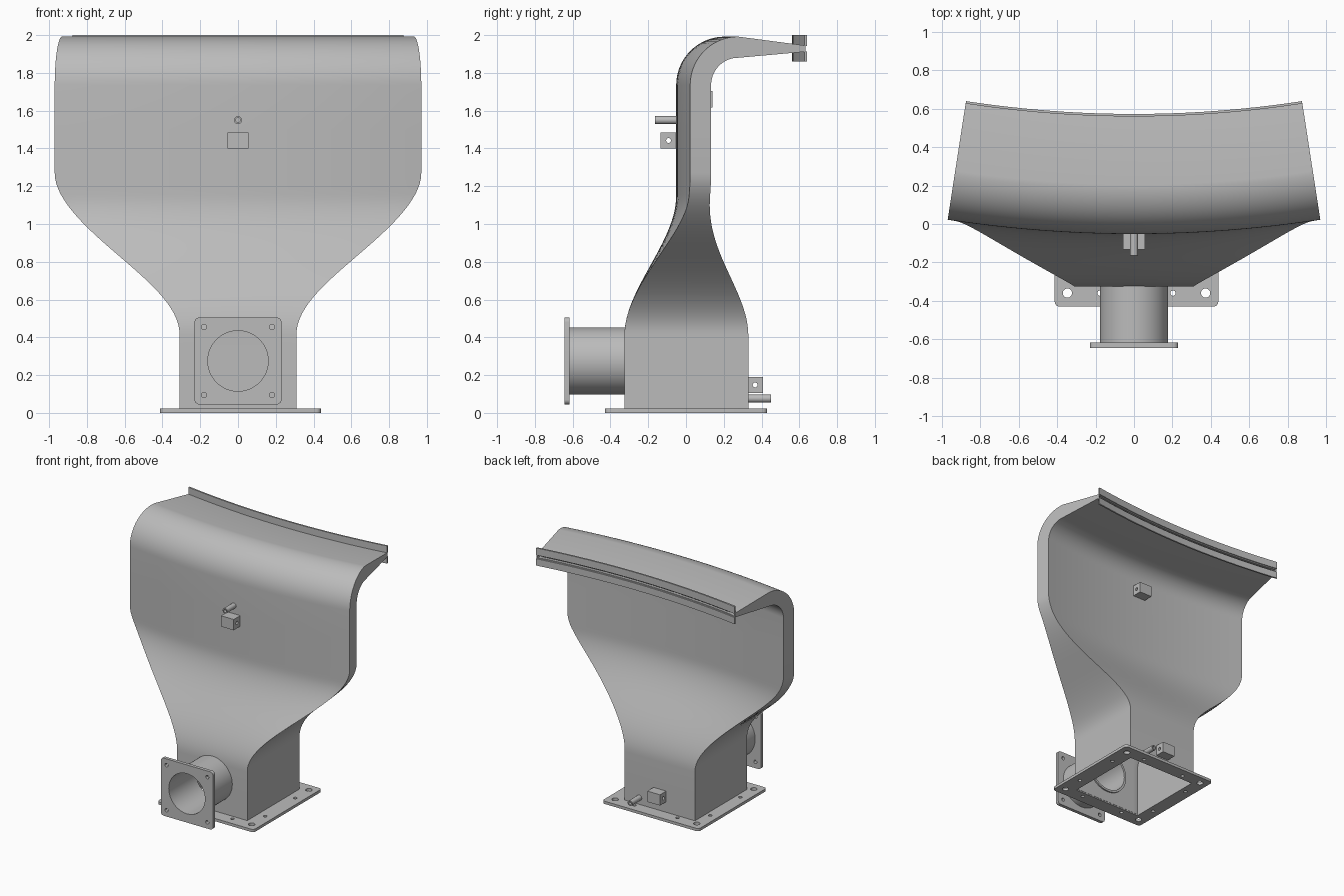
import bpy
import math
from mathutils import Matrix, Vector

if "Cube" in bpy.data.objects:
    bpy.data.objects.remove(bpy.data.objects["Cube"], do_unlink=True)

grey = bpy.data.materials.new("plain_grey")
grey.use_nodes = True
grey.diffuse_color = (0.5, 0.5, 0.5, 1)
grey.node_tree.nodes["Principled BSDF"].inputs["Base Color"].default_value = (0.5, 0.5, 0.5, 1)

CENTRE = 6.3          # y of the plan arc centre
WIDE, NARROW = 0.97, 0.31


def activate(obj):
    bpy.ops.object.select_all(action='DESELECT')
    obj.select_set(True)
    bpy.context.view_layer.objects.active = obj


def finish(obj):
    activate(obj)
    obj.data.materials.clear()
    obj.data.materials.append(grey)
    bpy.ops.object.shade_smooth_by_angle(angle=math.radians(30))
    return obj


def circle(r, x=0, y=0, n=48):
    return [(x + r * math.cos(2 * math.pi * i / n), y + r * math.sin(2 * math.pi * i / n))
            for i in range(n)]


def rounded(hx, hy, r, cx=0, cy=0):
    """Rectangle outline with rounded corners."""
    pts = []
    for q, (sx, sy) in enumerate([(1, 1), (-1, 1), (-1, -1), (1, -1)]):
        for i in range(7 if r else 1):
            a = math.pi / 2 * (q + i / 6)
            pts.append((cx + sx * (hx - r) + r * math.cos(a), cy + sy * (hy - r) + r * math.sin(a)))
    return pts


AXES = {'x': ((0, 1, 0), (0, 0, 1), (1, 0, 0)),
        'y': ((1, 0, 0), (0, 0, 1), (0, -1, 0)),
        'z': ((1, 0, 0), (0, 1, 0), (0, 0, 1))}


def plate(name, outlines, depth, axis, centre):
    """Extrude an outline with holes along an axis."""
    curve = bpy.data.curves.new(name, 'CURVE')
    curve.dimensions = '2D'
    curve.fill_mode = 'BOTH'
    curve.extrude = depth / 2
    for pts in outlines:
        s = curve.splines.new('POLY')
        s.points.add(len(pts) - 1)
        for p, (x, y) in zip(s.points, pts):
            p.co = (x, y, 0, 1)
        s.use_cyclic_u = True
    obj = bpy.data.objects.new(name, curve)
    bpy.context.collection.objects.link(obj)
    activate(obj)
    bpy.ops.object.convert(target='MESH')
    obj = bpy.context.view_layer.objects.active
    turn = Matrix(AXES[axis]).transposed().to_4x4()
    obj.data.transform(Matrix.Translation(Vector(centre)) @ turn)
    return finish(obj)


def loft(name, rings, closed_ends=False):
    n = len(rings[0])
    verts = [p for ring in rings for p in ring]
    faces = [(i * n + j, i * n + (j + 1) % n, (i + 1) * n + (j + 1) % n, (i + 1) * n + j)
             for i in range(len(rings) - 1) for j in range(n)]
    if closed_ends:
        faces += [tuple(reversed(range(n))), tuple(range(len(verts) - n, len(verts)))]
    mesh = bpy.data.meshes.new(name)
    mesh.from_pydata(verts, [], faces)
    obj = bpy.data.objects.new(name, mesh)
    bpy.context.collection.objects.link(obj)
    return obj


def bend(s, y, z, width=WIDE, k=1.0):
    """Place a point across the width on the plan arc; k fades the arc to flat."""
    r = CENTRE - y
    x = s * width * (1 - k + k * r / 6.35)
    return (x, y + k * x * x / (2 * r), z)


def smooth(z, a, b):
    t = min(max((z - a) / (b - a), 0), 1)
    return t * t * (3 - 2 * t)


# Hood shell: stations of (front point, back point, half width, arc amount)
stations = []
for z in [0.01, 0.2, 0.41] + [0.41 + 0.86 * i / 30 for i in range(1, 31)] + [1.5]:
    t = smooth(z, 0.41, 1.15)
    w = NARROW + (WIDE - NARROW) * smooth(z, 0.42, 1.27)
    stations.append(((-0.326 + 0.274 * t, z), (0.33 - 0.27 * t, z), w, t))
for i in range(19):
    a = math.pi / 2 * i / 18
    front, back = [(0.205 - r * math.cos(a), 1.735 + r * math.sin(a)) for r in (0.257, 0.145)]
    stations.append((front, back, WIDE, 1))
stations.append(((0.565, 1.945), (0.565, 1.912), WIDE, 1))

across = [-1 + i / 12 for i in range(25)]
rings = [[bend(s, *f, w, k) for s in across] + [bend(s, *b, w, k) for s in reversed(across)]
         for f, b, w, k in stations]
hood = loft("hood_shell", rings)
activate(hood)
wall = hood.modifiers.new("wall", 'SOLIDIFY')
wall.thickness = 0.01
wall.offset = -1
bpy.ops.object.modifier_apply(modifier="wall")

# Opening in the front wall for the inlet pipe
PIPE_Z = 0.275
cutter = plate("pipe_cutter", [circle(0.17)], 0.2, 'y', (0, -0.33, PIPE_Z))
cutter.hide_render = True
activate(hood)
hole = hood.modifiers.new("hole", 'BOOLEAN')
hole.operation = 'DIFFERENCE'
hole.solver = 'EXACT'
hole.object = cutter
bpy.ops.object.modifier_apply(modifier="hole")
bpy.data.objects.remove(cutter, do_unlink=True)
finish(hood)

# Curved flange bars above and below the outlet slot
for name, low, high in [("upper_lip_bar", 1.943, 2.0), ("lower_lip_bar", 1.86, 1.914)]:
    corners = [(0.56, low), (0.56, high), (0.573, high), (0.573, low)]
    finish(loft(name, [[bend(s, y, z) for y, z in corners] for s in across], True))

# Base flange with corner and edge bolt holes
FX = 0.013
bolts = [circle(0.024, FX + 0.36 * sx, 0.36 * sy, 20) for sx in (-1, 1) for sy in (-1, 1)]
for e in (-0.36, 0.36):
    for m in (-0.19, 0.19):
        bolts += [circle(0.014, FX + m, e, 16), circle(0.014, FX + e, m, 16)]
plate("base_flange", [rounded(0.426, 0.43, 0.025, FX), rounded(0.3, 0.318, 0)] + bolts,
      0.022, 'z', (0, 0, 0.011))

# Inlet pipe and its square flange
plate("inlet_pipe", [circle(0.178, n=64), circle(0.16, n=64)], 0.325, 'y', (0, -0.4675, PIPE_Z))
corner_bolts = [circle(0.014, 0.18 * sx, 0.18 * sy, 16) for sx in (-1, 1) for sy in (-1, 1)]
plate("inlet_flange", [rounded(0.23, 0.23, 0.025), circle(0.16, n=64)] + corner_bolts,
      0.027, 'y', (0, -0.631, PIPE_Z))

# Small drilled lugs
for name, y, z in [("front_lug", -0.092, 1.442), ("upper_back_lug", 0.097, 1.66),
                   ("lower_back_lug", 0.366, 0.148)]:
    plate(name, [rounded(0.042, 0.043, 0), circle(0.013, n=16)], 0.112, 'x', (0, y, z))

# Small sensor tubes
for name, x, y, z in [("front_tube", 0, -0.103, 1.55), ("back_tube", 0.18, 0.388, 0.076)]:
    plate(name, [circle(0.021, n=24), circle(0.012, n=24)], 0.122, 'y', (x, y, z))
